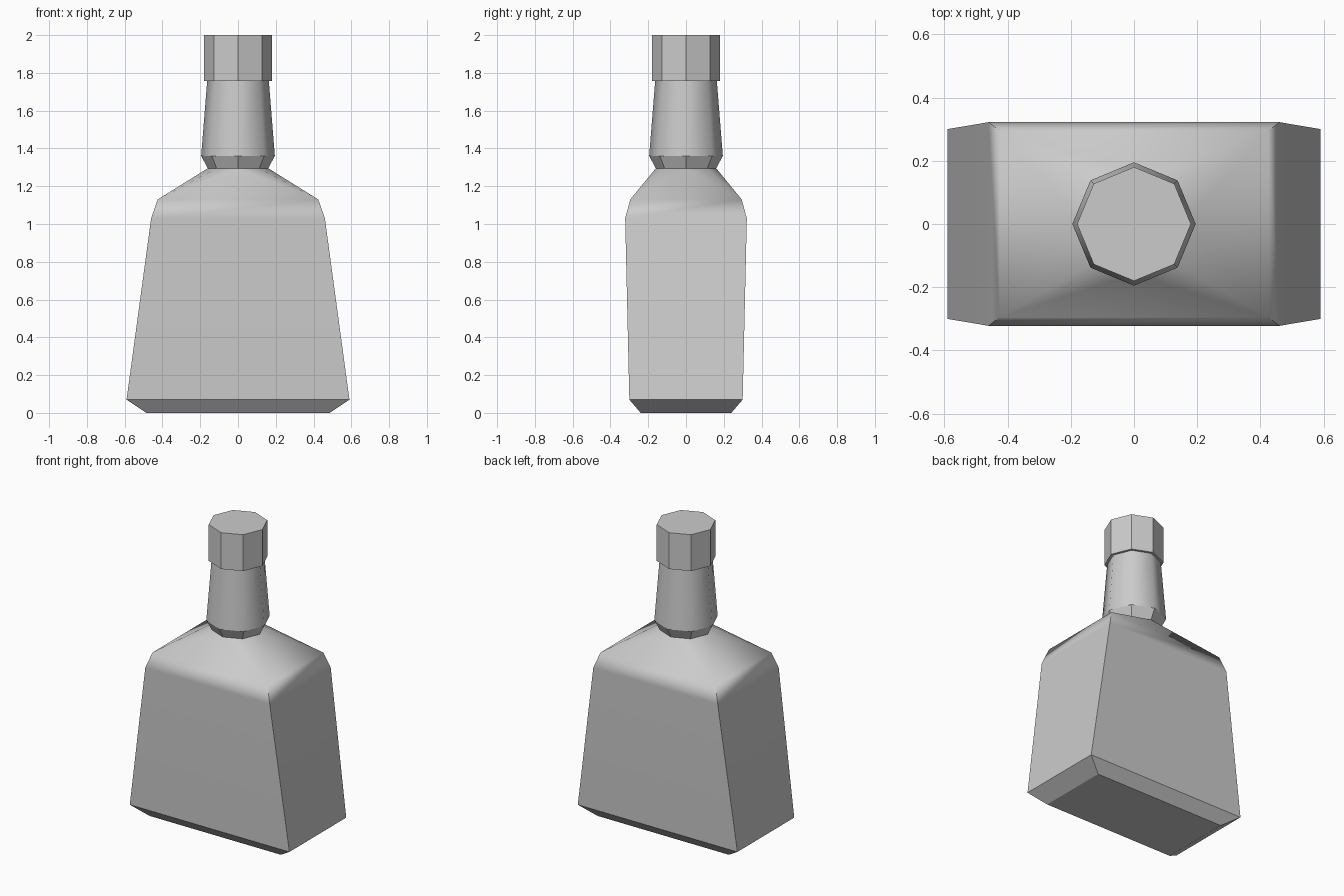
import bpy, bmesh
from math import pi, cos, sin, radians

cube = bpy.data.objects.get("Cube")
if cube:
    bpy.data.objects.remove(cube)

GREY = (0.6, 0.6, 0.6, 1)
mat = bpy.data.materials.new("plain_grey")
mat.use_nodes = True
mat.diffuse_color = GREY
mat.node_tree.nodes["Principled BSDF"].inputs["Base Color"].default_value = GREY


def rectangle(hx, hy, z):
    return [(sx * hx, sy * hy, z) for sx, sy in ((1, 1), (-1, 1), (-1, -1), (1, -1))]


def octagon(r, z):
    return [(r * cos(i * pi / 4), r * sin(i * pi / 4), z) for i in range(8)]


def loft(bm, rings):
    """Join matching rings with quads and return their vertices."""
    rows = [[bm.verts.new(p) for p in ring] for ring in rings]
    for low, high in zip(rows, rows[1:]):
        n = len(low)
        for i in range(n):
            j = (i + 1) % n
            bm.faces.new((low[i], low[j], high[j], high[i]))
    return rows


def finish(bm, name, smooth_angle=None):
    mesh = bpy.data.meshes.new(name)
    bm.to_mesh(mesh)
    bm.free()
    mesh.materials.append(mat)
    obj = bpy.data.objects.new(name, mesh)
    bpy.context.collection.objects.link(obj)
    if smooth_angle:
        mesh.shade_smooth()
        mesh.set_sharp_from_angle(angle=radians(smooth_angle))
        weighted = obj.modifiers.new("weighted_normals", 'WEIGHTED_NORMAL')
        weighted.keep_sharp = True
    return obj


# Chamfered base
bm = bmesh.new()
rows = loft(bm, [rectangle(0.485, 0.24, 0), rectangle(0.59, 0.30, 0.07)])
bm.faces.new(rows[0][::-1])
finish(bm, "bottle_base")

# Tapered body, with shoulders fanning from the four corners to the round neck
bm = bmesh.new()
rows = loft(bm, [rectangle(0.59, 0.30, 0.07), rectangle(0.46, 0.322, 1.03),
                 rectangle(0.425, 0.295, 1.13)])
corners = rows[-1]
ring = [bm.verts.new(p) for p in octagon(0.16, 1.295)]
for i, corner in enumerate(corners):
    a, diagonal, b = ring[2 * i], ring[2 * i + 1], ring[(2 * i + 2) % 8]
    bm.faces.new((corner, diagonal, a))
    bm.faces.new((corner, b, diagonal))
    bm.faces.new((corner, corners[(i + 1) % 4], b))
finish(bm, "bottle_body", 50)

# Flared collar under the neck
bm = bmesh.new()
loft(bm, [octagon(0.16, 1.295), octagon(0.195, 1.36)])
finish(bm, "neck_collar")

# Smooth tapered neck
bm = bmesh.new()
loft(bm, [octagon(0.195, 1.36), octagon(0.163, 1.76)])
finish(bm, "bottle_neck", 50)

# Faceted cap
bm = bmesh.new()
rows = loft(bm, [octagon(0.163, 1.757), octagon(0.18, 1.757), octagon(0.18, 2)])
bm.faces.new(rows[-1])
finish(bm, "bottle_cap")
